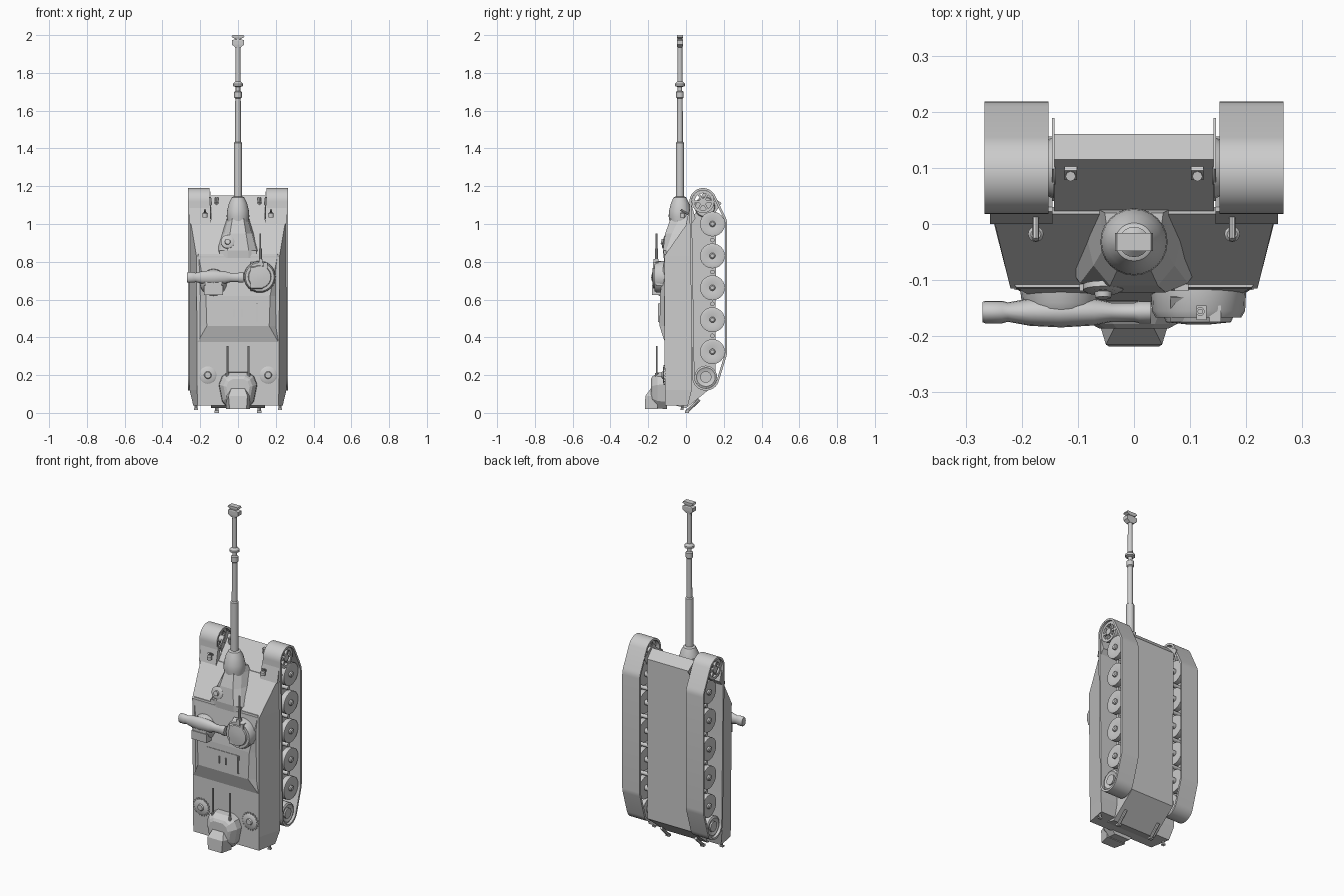
import bpy, bmesh
from math import sin, cos, pi, radians
from mathutils import Vector, Matrix, geometry

if "Cube" in bpy.data.objects:
    bpy.data.objects.remove(bpy.data.objects["Cube"])


def finish(bm, name, smooth=None):
    bmesh.ops.recalc_face_normals(bm, faces=bm.faces)
    me = bpy.data.meshes.new(name)
    bm.to_mesh(me)
    bm.free()
    ob = bpy.data.objects.new(name, me)
    bpy.context.collection.objects.link(ob)
    if smooth:
        bpy.ops.object.select_all(action='DESELECT')
        ob.select_set(True)
        bpy.context.view_layer.objects.active = ob
        bpy.ops.object.shade_smooth_by_angle(angle=radians(smooth))
    return ob


def loft(name, rings, smooth=None):
    bm = bmesh.new()
    vs = [[bm.verts.new(p) for p in r] for r in rings]
    n = len(vs[0])
    for a, b in zip(vs, vs[1:]):
        for i in range(n):
            bm.faces.new((a[i], a[(i + 1) % n], b[(i + 1) % n], b[i]))
    bm.faces.new(vs[0])
    bm.faces.new(vs[-1])
    return finish(bm, name, smooth)


def lathe(name, prof, origin, axis='Z', n=24, sx=1, sy=1):
    """prof is (radius, height) along the axis from origin"""
    q = {'X': Vector((1, 0, 0)), 'Y': Vector((0, 1, 0)), 'Z': Vector((0, 0, 1))}
    d = q[axis] if axis in q else Vector(axis)
    m = d.to_track_quat('Z', 'Y')
    o = Vector(origin)
    rings = [[o + m @ Vector((r * sx * cos(2 * pi * i / n), r * sy * sin(2 * pi * i / n), h))
              for i in range(n)] for r, h in prof]
    return loft(name, rings, 35)


def rod(name, a, b, r, n=10):
    a, b = Vector(a), Vector(b)
    return lathe(name, [(r, 0), (r, (b - a).length)], a, tuple(b - a), n)


def box(name, c, s, rx=0):
    bm = bmesh.new()
    m = Matrix.Translation(c) @ Matrix.Rotation(rx, 4, 'X') @ Matrix.Diagonal((*s, 1))
    bmesh.ops.create_cube(bm, size=1, matrix=m)
    return finish(bm, name)


def prism(name, prof, x0, x1):
    return loft(name, [[(x, y, z) for y, z in prof] for x in (x0, x1)])


def quad(z, wt, yt, wb, yb):
    return [(-wt, yt, z), (wt, yt, z), (wb, yb, z), (-wb, yb, z)]


# Hull: upper body, roof and belly tub
loft("upper_hull", [quad(.04, .215, -.112, .237, .01), quad(.12, .216, -.112, .256, .03),
                    quad(.83, .22, -.115, .257, .03), quad(1.02, .252, .018, .257, .03)])
loft("raised_roof", [quad(.37, .217, -.111, .218, -.10), quad(.46, .165, -.14, .218, -.10),
                     quad(.62, .17, -.137, .218, -.10), quad(.84, .21, -.113, .218, -.10)])
prism("belly_tub", [(-.1, .05), (0, .025), (.155, .15), (.16, 1.10), (.115, 1.15), (-.08, .875)], -.143, .143)

# Gun housing and mantlet
def arch(z, w, y, yb):
    return [(-w, yb, z), (-w * .85, y * .6 + yb * .4, z), (-w * .5, y, z),
            (w * .5, y, z), (w * .85, y * .6 + yb * .4, z), (w, yb, z)]

loft("gun_housing", [arch(.82, .11, -.118, -.09), arch(.86, .113, -.122, -.08),
                     arch(.95, .085, -.11, -.02), arch(1.02, .062, -.085, .025),
                     arch(1.05, .052, -.078, .02)])
lathe("mantlet", [(.05, .99), (.06, 1.04), (.058, 1.07), (.048, 1.11), (.034, 1.14), (.024, 1.145)],
      (0, -.032, 0))
lathe("gun_barrel", [(.022, 1.1), (.022, 1.43), (.0155, 1.435), (.0145, 1.665), (.02, 1.67), (.02, 1.70),
                     (.012, 1.705), (.012, 1.725), (.027, 1.73), (.027, 1.742), (.014, 1.755),
                     (.0125, 1.94), (.0125, 1.99)], (0, -.032, 0), n=20)
loft("muzzle_brake_lower", [quad(1.935, .014, -.046, .014, -.018), quad(1.95, .033, -.048, .033, -.016),
                            quad(1.972, .033, -.048, .033, -.016), quad(1.978, .016, -.046, .016, -.018)])
loft("muzzle_brake_upper", [quad(1.98, .016, -.046, .016, -.018), quad(1.99, .034, -.048, .034, -.016),
                            quad(2.0, .03, -.048, .03, -.016)])
lathe("housing_hatch", [(.036, 0), (.036, .01), (.028, .014)], (-.055, -.108, .905), (0, -1, .2), 20)
lathe("housing_hatch_knob", [(.016, 0), (.014, .012)], (-.055, -.12, .905), (0, -1, .2), 12)
for s in (-1, 1):
    box("housing_hinge", (s * .085, -.113, .85), (.025, .012, .018))

# Rangefinder: cross tube with round mount
lathe("rangefinder_tube", [(.025, -.27), (.028, -.265), (.028, -.235), (.024, -.225), (.034, -.185),
                           (.038, -.13), (.033, -.07), (.024, -.04), (.024, 0), (.028, .01), (.028, .03)],
      (0, -.157, .717), 'X', 16, .72, 1)
lathe("rangefinder_mount", [(.075, -.03), (.07, .01), (.06, .03), (.045, .045)], (-.13, -.13, .69), (0, -1, 0), 20)
box("rangefinder_skirt", (-.13, -.155, .65), (.10, .05, .05))

# Commander cupola with machine gun
lathe("cupola_base", [(.085, -.01), (.083, .03), (.076, .042)], (.115, -.125, .72), (0, -1, 0), 24)
lathe("cupola_hatch", [(.062, 0), (.058, .01), (.02, .014)], (.115, -.165, .72), (0, -1, 0), 24)
prism("cupola_visor", [(-.12, .64), (-.175, .66), (-.175, .77), (-.13, .80)], .065, .13)
box("machine_gun_body", (.12, -.158, .77), (.018, .026, .09))
rod("machine_gun_barrel", (.118, -.156, .8), (.118, -.156, .95), .005)
rod("machine_gun_jacket", (.118, -.156, .8), (.118, -.156, .87), .008)
box("ammunition_box", (.145, -.16, .78), (.02, .03, .03))
box("cupola_side_box", (.18, -.14, .70), (.02, .04, .05))

# Roof hatch panel and handles
roof_tilt = -.02
box("roof_hatch_panel", (0, -.138, .53), (.21, .008, .105), roof_tilt)
for x, h in ((-.022, .04), (.022, .04), (.1, .1)):
    box("hatch_handle", (x, -.144, .53), (.006, .01, h))

# Rear deck: stowage pod, ramp and antennas
def pod(y, k):
    pts = [(.05, .02), (.085, .06), (.103, .15), (.085, .195), (.05, .217)]
    ring = pts + [(-x, z) for x, z in reversed(pts)]
    return [(x * k, y, .12 + (z - .12) * k) for x, z in ring]

loft("rear_pod", [pod(-.10, 1), pod(-.15, .96), pod(-.178, .75), pod(-.186, .6)])
loft("rear_pod_ramp", [quad(.02, .045, -.218, .062, -.15), quad(.09, .05, -.215, .07, -.15),
                       quad(.13, .035, -.185, .05, -.15)])
for s in (-1, 1):
    rod("antenna", (s * .056, -.155, .15), (s * .056, -.155, .355), .0045)
    rod("antenna_base", (s * .056, -.155, .15), (s * .056, -.155, .21), .009)
    bm_n = 20
    lathe("deck_vent", [(.046, 0), (.046, .009), (.04, .013)], (s * .16, -.109, .2), (0, -1, 0), bm_n)
    lathe("vent_cap", [(.02, 0), (.016, .007)], (s * .16, -.122, .2), (0, -1, 0), 12)
    for i in range(bm_n):
        a = 2 * pi * i / bm_n
        box("vent_bolt", (s * .16 + .049 * cos(a), -.114, .2 + .049 * sin(a)), (.008, .008, .008))

# Running gear
circles = [(.09, 1.118, .072), (.105, .19, .072)] + [(.14, 1.0 - .169 * i, .078) for i in range(5)]
ang = [(y, z, r, 2 * pi * k / 40) for y, z, r in circles for k in range(40)]
outer = [(y + r * cos(a), z + r * sin(a)) for y, z, r, a in ang]
idx = geometry.convex_hull_2d(outer)
inner = [(y + (r - .012) * cos(a), z + (r - .012) * sin(a)) for y, z, r, a in ang]


def track(s):
    bm = bmesh.new()
    loops = [[bm.verts.new((s * x, *p[i])) for i in idx]
             for x, p in ((.152, outer), (.266, outer), (.266, inner), (.152, inner))]
    n = len(idx)
    for k in range(4):
        a, b = loops[k], loops[(k + 1) % 4]
        for i in range(n):
            bm.faces.new((a[i], a[(i + 1) % n], b[(i + 1) % n], b[i]))
    finish(bm, "track", 25)


for s in (-1, 1):
    track(s)
    d = (s, 0, 0)
    # Road wheels in pairs with hubs and axles
    for i in range(5):
        z = 1.0 - .169 * i
        for x in (.165, .22):
            lathe("road_wheel", [(.066, 0), (.066, .03), (.052, .034), (.022, .026)], (s * x, .14, z), d)
        lathe("wheel_hub", [(.016, 0), (.016, .115), (.010, .12)], (s * .14, .14, z), d, 12)
        if i < 4:
            rod("return_roller", (s * .14, .14, z - .085), (s * .235, .14, z - .085), .012, 12)
    # Idler at the rear
    lathe("idler_wheel", [(.06, 0), (.06, .085), (.05, .09), (.032, .082)], (s * .165, .105, .19), d)
    rod("idler_hub", (s * .14, .105, .19), (s * .256, .105, .19), .03, 16)
    # Spoked sprocket at the bow
    for x in (.175, .235):
        bm = bmesh.new()
        n = 24
        rings = [[bm.verts.new((s * xx, .09 + r * cos(2 * pi * i / n), 1.118 + r * sin(2 * pi * i / n)))
                  for i in range(n)] for xx, r in ((x, .06), (x + .018, .06), (x + .018, .045), (x, .045))]
        for k in range(4):
            for i in range(n):
                bm.faces.new((rings[k][i], rings[k][(i + 1) % n],
                              rings[(k + 1) % 4][(i + 1) % n], rings[(k + 1) % 4][i]))
        finish(bm, "sprocket_rim", 35)
        for i in range(6):
            a = pi * i / 3
            box("sprocket_spoke", (s * (x + .009), .09 + .033 * cos(a), 1.118 + .033 * sin(a)),
                (.014, .036, .012), a)
    rod("sprocket_hub", (s * .14, .09, 1.118), (s * .256, .09, 1.118), .02, 16)
    lathe("final_drive", [(.055, 0), (.05, .012)], (s * .143, .10, 1.09), d, 20)
    box("bow_side_plate", (s * .144, .115, 1.10), (.004, .11, .10), -.6)
    # Front mudguard
    prism("mudguard", [(.0, 1.0), (.022, 1.1), (.03, 1.1), (.05, 1.03), (.03, 1.0)], s * .145, s * .257)
    # Headlights and tow hooks
    lathe("headlight", [(.014, 0), (.014, .02), (.009, .026)], (s * .175, -.018, 1.035), 'Z', 12)
    rod("headlight_guard", (s * .175, .015, 1.05), (s * .175, -.028, 1.075), .006, 8)
    rod("front_tow_hook", (s * .113, .09, 1.10), (s * .113, .085, 1.14), .009, 8)
    box("front_tow_base", (s * .113, .095, 1.12), (.022, .02, .03), -.6)
    rod("rear_tow_hook", (s * .113, .07, .07), (s * .113, .005, .008), .009, 8)
    box("rear_tow_foot", (s * .113, .005, .006), (.024, .02, .012))
    rod("tail_light", (s * .222, -.02, .05), (s * .222, -.02, .02), .007, 8)
    box("tail_light_cap", (s * .222, -.02, .02), (.02, .016, .008))
